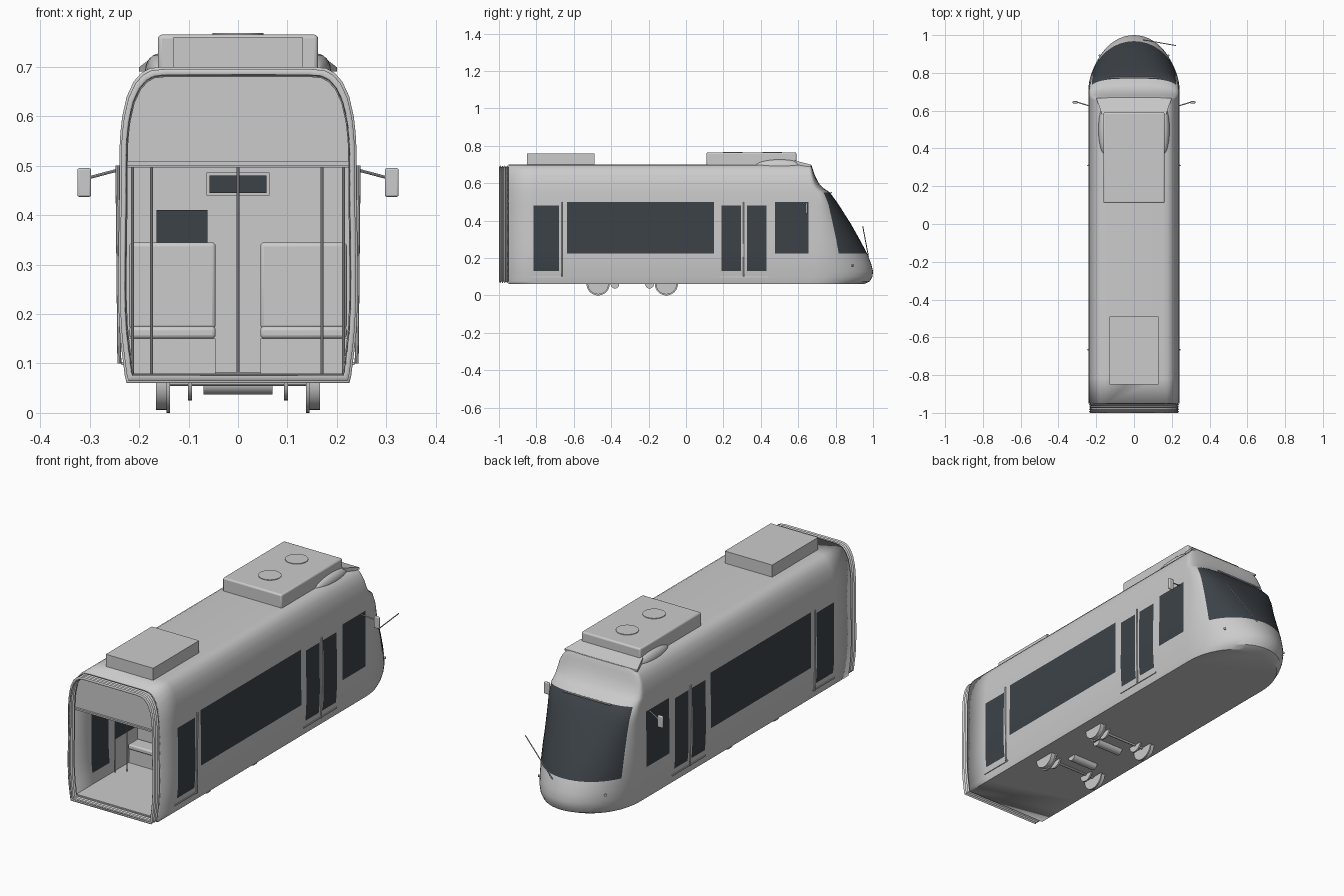
import bpy, bmesh, math
from mathutils import Vector

if "Cube" in bpy.data.objects:
    bpy.data.objects.remove(bpy.data.objects["Cube"])


def material(name, rgb):
    m = bpy.data.materials.new(name)
    m.use_nodes = True
    m.diffuse_color = (*rgb, 1)
    m.node_tree.nodes["Principled BSDF"].inputs["Base Color"].default_value = (*rgb, 1)
    return m


GREY = material("light grey paint", (0.6, 0.6, 0.6))
GLASS = material("dark tinted glass", (0.045, 0.055, 0.065))
parts = []


def finish(name, bm, mats=(GREY,)):
    bmesh.ops.recalc_face_normals(bm, faces=bm.faces)
    me = bpy.data.meshes.new(name)
    bm.to_mesh(me)
    bm.free()
    ob = bpy.data.objects.new(name, me)
    bpy.context.collection.objects.link(ob)
    for m in mats:
        me.materials.append(m)
    parts.append(ob)
    return ob


def box(name, x, y, z, mat=GREY, bevel=0):
    """Box from (low, high) pairs."""
    bm = bmesh.new()
    bmesh.ops.create_cube(bm, size=1)
    for v in bm.verts:
        v.co = [(a + b) / 2 + c * (b - a) for (a, b), c in zip((x, y, z), v.co)]
    ob = finish(name, bm, (mat,))
    if bevel:
        mod = ob.modifiers.new("rounded edges", "BEVEL")
        mod.width, mod.segments = bevel, 3
    return ob


def rod(name, a, b, r, sides=12, mat=GREY):
    """Cylinder between two points."""
    a, b = Vector(a), Vector(b)
    bm = bmesh.new()
    bmesh.ops.create_cone(bm, cap_ends=True, segments=sides, radius1=r, radius2=r, depth=(b - a).length)
    rot = (b - a).to_track_quat("Z", "Y")
    for v in bm.verts:
        v.co = rot @ v.co + (a + b) / 2
    return finish(name, bm, (mat,))


def prism(name, outline, y0, y1):
    """Extrude an (x, z) outline along y."""
    bm = bmesh.new()
    f = bm.faces.new([bm.verts.new((x, y0, z)) for x, z in outline])
    g = bmesh.ops.extrude_face_region(bm, geom=[f])
    bmesh.ops.translate(bm, vec=(0, y1 - y0, 0), verts=[v for v in g["geom"] if isinstance(v, bmesh.types.BMVert)])
    return finish(name, bm)


# Body levels: height, half width, start of nose curve, nose tip, squareness
LEVELS = [
    (.06, .225, .68, .95, 2), (.075, .229, .68, .983, 2), (.1, .232, .69, .997, 2),
    (.13, .236, .69, 1, 2), (.17, .24, .69, .99, 2), (.225, .242, .7, .968, 2),
    (.3, .242, .7, .928, 2.1), (.38, .241, .7, .883, 2.2), (.44, .24, .7, .845, 2.4),
    (.48, .24, .7, .82, 2.6), (.5, .24, .7, .806, 2.7), (.55, .239, .69, .77, 3),
    (.575, .237, .67, .733, 3), (.6, .234, .665, .71, 3), (.64, .225, .66, .69, 3.5),
    (.67, .211, .657, .68, 4), (.688, .195, .656, .674, 4), (.697, .178, .656, .67, 4),
    (.7, .15, .656, .665, 4)]
STATIONS = [-.95, -.815, -.68, -.635, .15, .19, .295, .325, .43, .475, .655]
DOORS = [(-.815, -.68), (.19, .295), (.325, .43)]
ARC = 28


def level_outline(z, w, y0, tip, n):
    side = [(w, y) for y in STATIONS]
    arc = []
    for i in range(ARC + 1):
        t = math.pi * i / ARC
        c, s = math.cos(t), max(math.sin(t), 0)
        arc.append((math.copysign(w * abs(c) ** (2 / n), c), y0 + (tip - y0) * s ** (2 / n)))
    return [(x, y, z) for x, y in side + arc + [(-x, y) for x, y in reversed(side)]]


def is_glass(y, z, column):
    if any(a < y < b for a, b in DOORS) and .13 < z < .48:
        return True
    if (-.635 < y < .15 or .475 < y < .655) and .225 < z < .5:
        return True
    first = len(STATIONS) + 4
    return first <= column < first + ARC - 8 and .225 < z < .55


# Shell with windows and windscreen, open at the rear
bm = bmesh.new()
rings = [[bm.verts.new(p) for p in level_outline(*lv)] for lv in LEVELS]
for lo, hi in zip(rings, rings[1:]):
    for c in range(len(lo) - 1):
        f = bm.faces.new((lo[c], lo[c + 1], hi[c + 1], hi[c]))
        mid = f.calc_center_median()
        f.material_index = int(is_glass(mid.y, mid.z, c))
bm.faces.new(list(reversed(rings[0])))
bm.faces.new(rings[-1])
body = finish("body_shell", bm, (GREY, GLASS))
mod = body.modifiers.new("wall thickness", "SOLIDIFY")
mod.thickness, mod.offset = .008, -1

# Folded gangway bellows at the rear
section = [(w, z) for z, w, *_ in LEVELS]
section += [(-x, z) for x, z in reversed(section)]
bm = bmesh.new()
FOLDS = 8
rings = []
for i in range(FOLDS + 1):
    k = .985 if i % 2 else .955
    rings.append([bm.verts.new((x * k, -1 + .05 * i / FOLDS, .38 + (z - .38) * k)) for x, z in section])
for a, b in zip(rings, rings[1:]):
    for c in range(len(a)):
        d = (c + 1) % len(a)
        bm.faces.new((a[c], a[d], b[d], b[c]))
bellows = finish("gangway_bellows", bm)
mod = bellows.modifiers.new("fabric thickness", "SOLIDIFY")
mod.thickness, mod.offset = .006, -1

# Cabin: floor, ceiling, header over the gangway, cab wall
box("cabin_floor", (-.222, .222), (-.95, .65), (.066, .08))
box("cabin_ceiling", (-.232, .232), (-.955, .6), (.5, .508))
upper = [(w - .006, z - .004) for z, w, *_ in LEVELS if z >= .5]
prism("gangway_header", upper + [(-x, z) for x, z in reversed(upper)], -.945, -.935)
box("cab_wall", (-.23, .23), (.45, .458), (.08, .5))
box("sign_frame", (-.064, .064), (.436, .45), (.44, .486))
box("sign_display", (-.058, .058), (.432, .436), (.445, .48), GLASS)
box("ticket_screen", (-.165, -.062), (.38, .392), (.345, .41), GLASS)
rod("ticket_screen_stand", (-.135, .39, .08), (-.135, .39, .35), .004)
for x, y in ((-.175, -.62), (.17, -.62), (0, -.3), (-.175, .17), (.17, .17), (-.213, -.66), (.213, -.66)):
    rod("grab_pole", (x, y, .08), (x, y, .5), .003, 8)

# Seat rows
for s in (-1, 1):
    for y in (-.47, -.105):
        xs = sorted((s * .045, s * .22))
        box("seat_plinth", xs, (y - .07, y + .07), (.08, .15))
        box("seat_cushion", xs, (y - .08, y + .08), (.15, .175), bevel=.008)
        box("seat_back", xs, (y - .01, y + .01), (.17, .345), bevel=.008)

# Roof equipment
box("rear_roof_unit", (-.13, .13), (-.85, -.49), (.69, .76))
box("front_roof_unit", (-.162, .162), (.11, .59), (.69, .765), bevel=.008)
for y in (.25, .46):
    rod("roof_fan_cover", (0, y, .76), (0, y, .768), .052, 32)
bm = bmesh.new()
bmesh.ops.create_cube(bm, size=1)
for v in bm.verts:
    front = v.co.y > 0
    v.co = (v.co.x * (.4 if front else .34), .668 if front else .58, .69 if v.co.z < 0 else (.699 if front else .722))
finish("roof_fairing", bm)

for s in (-1, 1):
    # Streamlined blister beside the front roof unit
    bm = bmesh.new()
    bmesh.ops.create_uvsphere(bm, u_segments=24, v_segments=12, radius=1)
    for v in bm.verts:
        v.co = (s * .158 + v.co.x * .03, .5 + v.co.y * .13, .692 + v.co.z * .035)
    finish("roof_blister", bm)

    # Wing mirrors
    rod("mirror_arm", (s * .236, .625, .493), (s * .3, .645, .476), .003, 8)
    box("mirror_housing", sorted((s * .297, s * .325)), (.638, .65), (.437, .495), bevel=.004)

    # Door rails, sills and marker lamps
    for y in (-.665, .31):
        rod("door_rail", (s * .24, y, .1), (s * .244, y, .5), .004, 8)
    for ys in ((-.83, -.66), (.18, .44)):
        box("door_sill", sorted((s * .225, s * .236)), ys, (.097, .103))
    rod("marker_lamp", (s * .17, .88, .16), (s * .185, .895, .16), .006)

    # Wheels and brake discs
    for y in (-.47, -.105):
        rod("wheel_tyre", (s * .142, y, .062), (s * .166, y, .062), .056, 32)
        rod("wheel_flange", (s * .138, y, .062), (s * .145, y, .062), .062, 32)
        rod("brake_disc", (s * .093, y, .065), (s * .101, y, .065), .04, 24)

# Axles and traction motors
for y in (-.47, -.105):
    rod("axle", (-.15, y, .062), (.15, y, .062), .008)
for y in (-.38, -.195):
    rod("traction_motor", (-.07, y, .06), (.07, y, .06), .023, 20)

# Windscreen wiper and top trim
rod("wiper_arm", (.05, .975, .21), (.22, .945, .37), .0025, 8)
rod("windscreen_trim", (-.13, .776, .55), (.13, .776, .55), .004, 8)

# Smooth curved surfaces, keep edges crisp
bpy.ops.object.select_all(action="DESELECT")
for ob in parts:
    ob.select_set(True)
bpy.context.view_layer.objects.active = body
bpy.ops.object.shade_smooth_by_angle(angle=math.radians(30))
